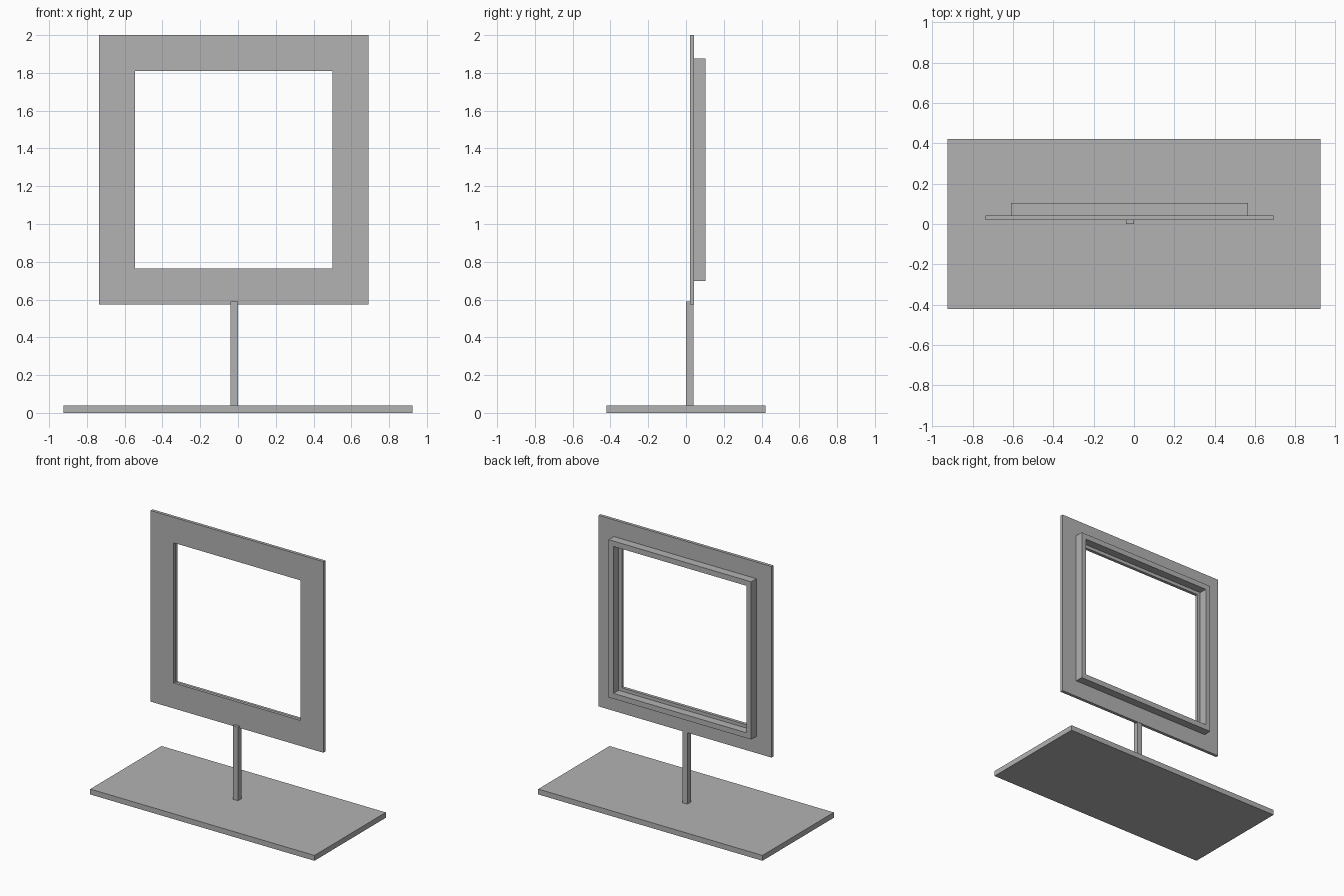
import bpy
import bmesh

cube = bpy.data.objects.get("Cube")
if cube:
    bpy.data.objects.remove(cube, do_unlink=True)

grey = bpy.data.materials.new("plain grey")
grey.use_nodes = True
colour = (0.45, 0.45, 0.45, 1)
grey.diffuse_color = colour
grey.node_tree.nodes["Principled BSDF"].inputs["Base Color"].default_value = colour


def finish(name, bm):
    bmesh.ops.recalc_face_normals(bm, faces=bm.faces)
    mesh = bpy.data.meshes.new(name)
    bm.to_mesh(mesh)
    bm.free()
    mesh.materials.append(grey)
    obj = bpy.data.objects.new(name, mesh)
    bpy.context.collection.objects.link(obj)
    return obj


def box(name, x, y, z):
    """Box spanning the given (low, high) ranges."""
    bm = bmesh.new()
    bmesh.ops.create_cube(bm, size=1)
    for v in bm.verts:
        v.co = [r[0] if c < 0 else r[1] for c, r in zip(v.co, (x, y, z))]
    return finish(name, bm)


def square_frame(name, centre, outer, inner, y):
    """Upright square ring with half sizes outer and inner, deep along y."""
    bm = bmesh.new()
    cx, cz = centre
    corners = ((-1, -1), (1, -1), (1, 1), (-1, 1))
    rings = [[bm.verts.new((cx + sx * half, depth, cz + sz * half))
              for sx, sz in corners]
             for half, depth in ((outer, y[0]), (outer, y[1]),
                                 (inner, y[1]), (inner, y[0]))]
    for i in range(4):
        a, b = rings[i], rings[(i + 1) % 4]
        for j in range(4):
            k = (j + 1) % 4
            bm.faces.new((a[j], a[k], b[k], b[j]))
    return finish(name, bm)


# Stand
box("base_plate", (-0.925, 0.925), (-0.42, 0.42), (0, 0.04))
box("post", (-0.04, 0), (0, 0.04), (0.04, 0.59))

# Front panel with square opening, and the raised rim behind it
middle = (-0.0225, 1.2875)
square_frame("front_panel", middle, 0.7125, 0.5225, (0.02, 0.043))
square_frame("rear_rim", middle, 0.588, 0.548, (0.043, 0.104))
